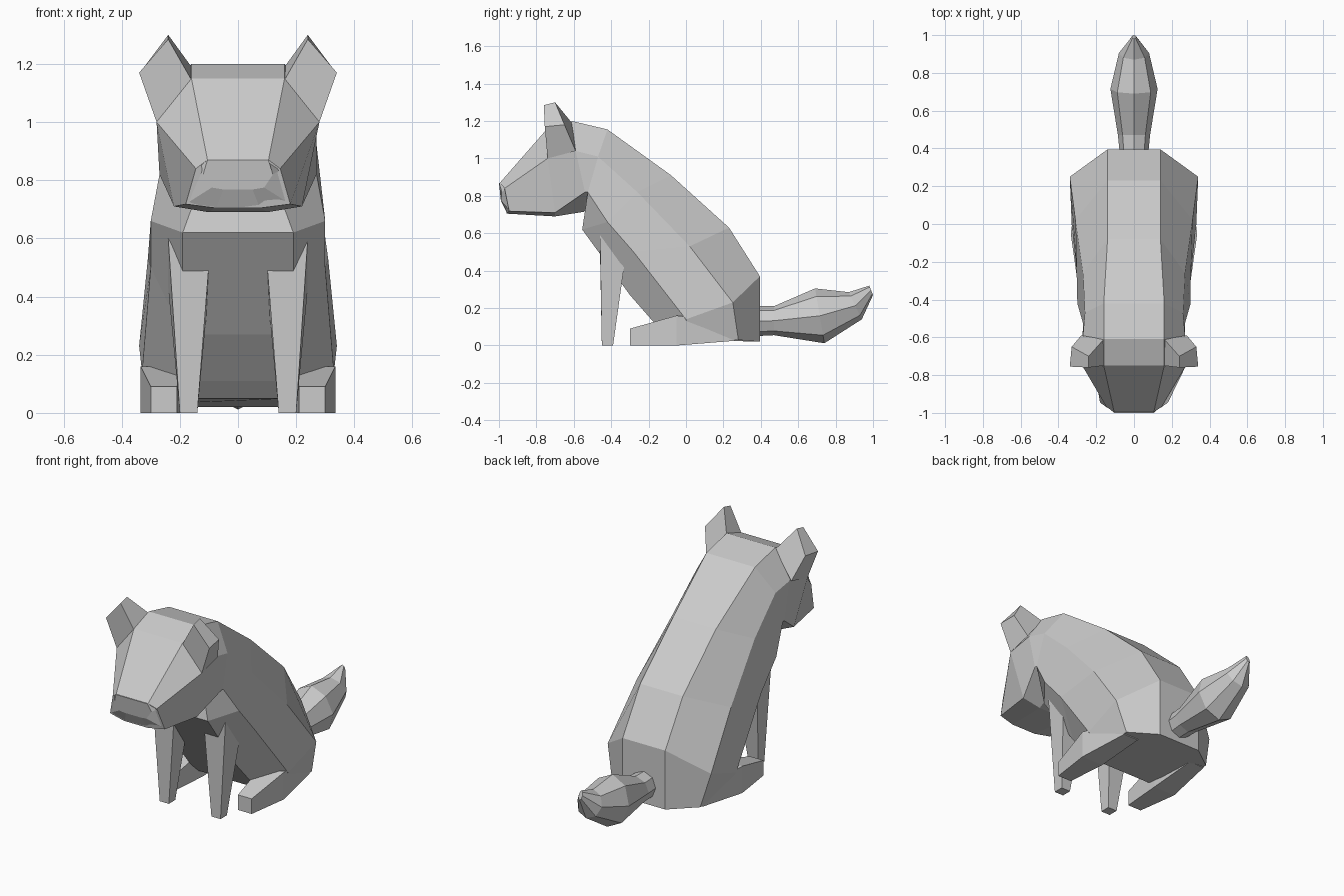
import bpy, bmesh, math


def loft(name, rings, mirror=False):
    """Skin closed rings of points into a flat-faced, capped solid."""
    bm = bmesh.new()
    rows = [[bm.verts.new(p) for p in ring] for ring in rings]
    n = len(rows[0])
    for a, b in zip(rows, rows[1:]):
        for i in range(n):
            j = (i + 1) % n
            bm.faces.new((a[i], a[j], b[j], b[i]))
    bm.faces.new(rows[0])
    bm.faces.new(rows[-1])
    bmesh.ops.recalc_face_normals(bm, faces=bm.faces)
    me = bpy.data.meshes.new(name)
    bm.to_mesh(me)
    bm.free()
    ob = bpy.data.objects.new(name, me)
    bpy.context.collection.objects.link(ob)
    if mirror:
        ob.modifiers.new("mirror", 'MIRROR')
    return ob


def both(half):
    """Complete a half ring with its reflection in x."""
    return half + [(-x, y, z) for x, y, z in reversed(half)]


def box_ring(x0, x1, y, z0, z1):
    return [(x0, y, z0), (x1, y, z0), (x1, y, z1), (x0, y, z1)]


# Each half ring runs: crown, upper side, lower side, belly
neck = [(.16, -.42, 1.155), (.26, -.47, 1.01), (.27, -.525, .82), (.15, -.53, .73)]

# Body: sloping back down to the seat
body = [
    neck,
    [(.14, -.08, .91), (.27, -.26, .82), (.30, -.42, .66), (.19, -.555, .62)],
    [(.14, .23, .63), (.31, .02, .53), (.30, -.28, .50), (.19, -.30, .27)],
    [(.14, .395, .37), (.34, .25, .23), (.33, 0, .14), (.20, -.16, .11)],
    [(.14, .395, .02), (.29, .28, .03), (.30, .05, .03), (.19, -.10, .05)],
]
loft("body", [both(r) for r in body])

# Head: crown, brow and blunt muzzle
head = [
    neck,
    [(.16, -.61, 1.20), (.27, -.59, 1.04), (.27, -.54, .82), (.14, -.545, .715)],
    [(.16, -.75, 1.15), (.28, -.74, 1.0), (.22, -.70, .71), (.10, -.70, .69)],
    [(.145, -.97, .84), (.165, -.96, .78), (.18, -.945, .718), (.08, -.96, .705)],
]
# the muzzle ring keeps the nose bridge as its crown
head[3][0] = (.105, -.995, .87)
head[3][1] = (.145, -.97, .84)
loft("head", [both(r) for r in head])

# Nose: front plate of the muzzle
loft("nose", [
    both([(.105, -.985, .868), (.145, -.965, .835), (.18, -.94, .718), (.075, -.955, .705)]),
    both([(.105, -1.0, .87), (.12, -.985, .82), (.09, -.99, .775), (.05, -.985, .768)]),
])

# Ears
loft("ears", [
    [(.16, -.75, 1.145), (.24, -.76, 1.285), (.34, -.755, 1.17), (.28, -.74, 1.0)],
    [(.16, -.61, 1.19), (.24, -.70, 1.30), (.33, -.65, 1.18), (.28, -.59, 1.04)],
], mirror=True)

# Front legs
loft("front_legs", [
    [(.14, -.45, 0), (.20, -.45, 0), (.20, -.39, 0), (.14, -.39, 0)],
    [(.10, -.46, .51), (.24, -.46, .60), (.24, -.33, .43), (.10, -.33, .43)],
], mirror=True)

# Hind feet
loft("hind_feet", [
    box_ring(.21, .30, -.30, 0, .09),
    box_ring(.19, .335, -.05, 0, .16),
    box_ring(.19, .29, .26, .025, .12),
], mirror=True)

# Tail: eight-sided rings, each given by top and bottom (y, z) and half width
tail = []
for ty, tz, by, bz, w in [(.37, .21, .37, .05, .075), (.47, .21, .47, .055, .085),
                          (.69, .305, .74, .012, .125), (.87, .285, .94, .14, .08),
                          (.98, .32, 1.0, .27, .012)]:
    ring = []
    for k in range(8):
        a = k * math.pi / 4
        t = (1 - math.cos(a)) / 2
        ring.append((w * math.sin(a), ty + (by - ty) * t, tz + (bz - tz) * t))
    tail.append(ring)
loft("tail", tail)
